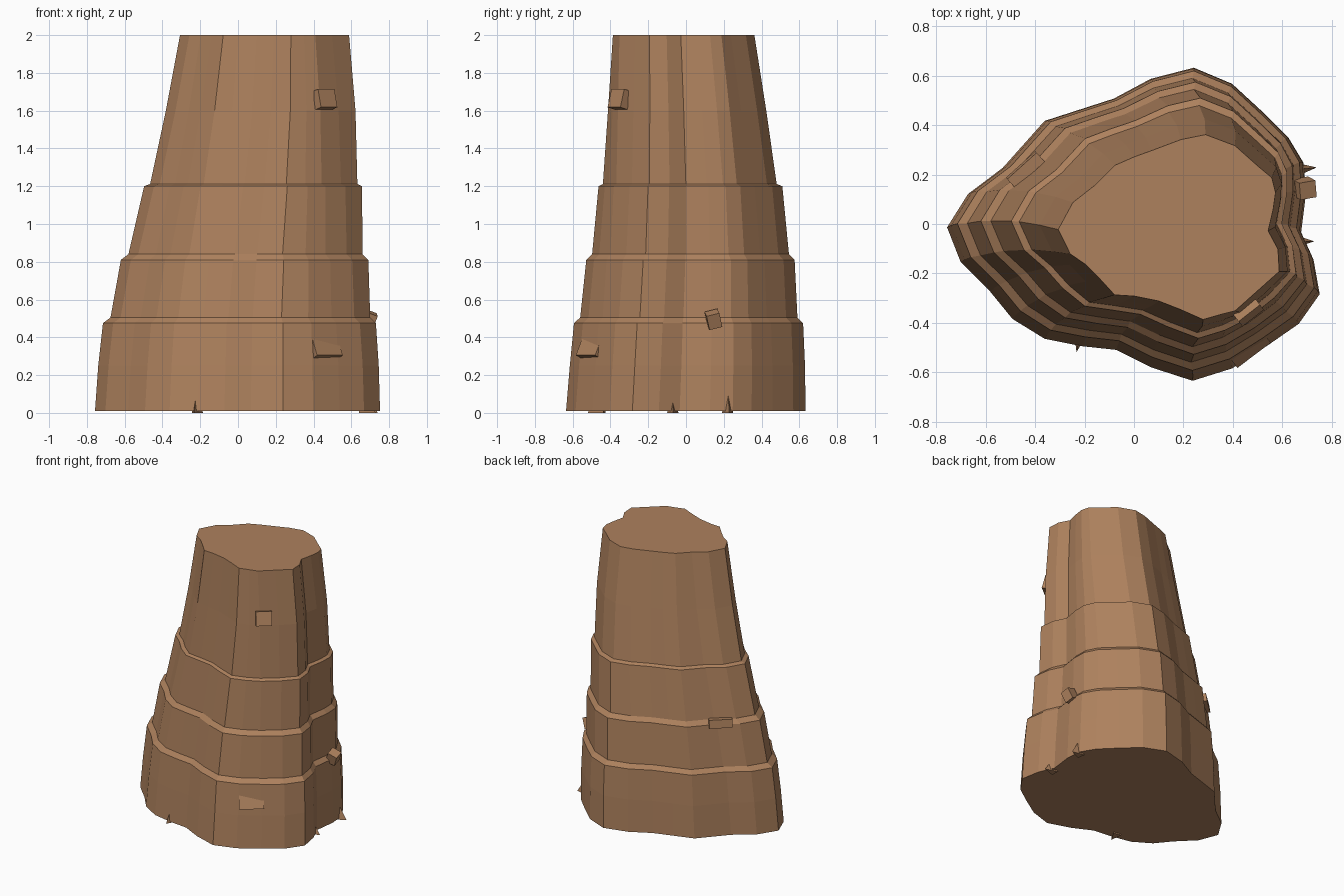
import bpy, bmesh
from mathutils import Vector, Matrix, Euler
from math import radians

if "Cube" in bpy.data.objects:
    bpy.data.objects.remove(bpy.data.objects["Cube"])

mat = bpy.data.materials.new("brown_rock")
mat.diffuse_color = (0.42, 0.22, 0.11, 1)
mat.use_nodes = True
mat.node_tree.nodes["Principled BSDF"].inputs["Base Color"].default_value = mat.diffuse_color

# Matching outlines at the base and at the summit
BASE = [(-.755, -.01), (-.67, .125), (-.53, .23), (-.36, .42), (-.22, .465), (-.08, .51),
        (.07, .59), (.245, .635), (.40, .57), (.52, .46), (.63, .35), (.69, .25), (.70, .13),
        (.68, -.03), (.73, -.14), (.755, -.28), (.67, -.40), (.54, -.49), (.40, -.58),
        (.24, -.63), (.07, -.575), (-.07, -.505), (-.21, -.49), (-.36, -.46), (-.49, -.38),
        (-.58, -.27), (-.70, -.15)]
TOP = [(-.31, -.02), (-.25, .09), (-.16, .16), (-.08, .24), (0, .275), (.07, .30),
       (.19, .345), (.29, .365), (.41, .32), (.50, .24), (.56, .19), (.575, .13), (.565, .06),
       (.545, -.025), (.585, -.10), (.59, -.19), (.50, -.27), (.41, -.35), (.35, -.365),
       (.28, -.385), (.19, -.345), (.10, -.31), (0, -.29), (-.08, -.285), (-.14, -.22),
       (-.20, -.16), (-.26, -.12)]

# Tier heights with outline extents: z, xmin, xmax, ymin, ymax
RINGS = [(.01, -.757, .752, -.635, .633), (.25, -.74, .745, -.615, .63),
         (.475, -.715, .73, -.593, .62), (.505, -.675, .70, -.56, .59),
         (.81, -.62, .69, -.528, .575), (.84, -.58, .66, -.497, .545),
         (1.20, -.497, .656, -.463, .51), (1.212, -.465, .632, -.44, .48),
         (1.6, -.382, .622, -.413, .425), (2.0, -.307, .588, -.387, .362)]


def finish(name, bm):
    bmesh.ops.recalc_face_normals(bm, faces=bm.faces)
    me = bpy.data.meshes.new(name)
    bm.to_mesh(me)
    bm.free()
    me.materials.append(mat)
    ob = bpy.data.objects.new(name, me)
    bpy.context.collection.objects.link(ob)
    return ob


def outline(z, x0, x1, y0, y1):
    t = (-.755 - x0) / (-.755 + .307)
    pts = [Vector(a).lerp(Vector(b), t) for a, b in zip(BASE, TOP)]
    ax, bx = min(p.x for p in pts), max(p.x for p in pts)
    ay, by = min(p.y for p in pts), max(p.y for p in pts)
    return [(x0 + (p.x - ax) / (bx - ax) * (x1 - x0),
             y0 + (p.y - ay) / (by - ay) * (y1 - y0), z) for p in pts]


# Stepped rock pillar lofted through the tiers
bm = bmesh.new()
loops = [[bm.verts.new(co) for co in outline(*r)] for r in RINGS]
n = len(BASE)
for lo, hi in zip(loops, loops[1:]):
    for i in range(n):
        j = (i + 1) % n
        bm.faces.new((lo[i], lo[j], hi[j], hi[i]))
bm.faces.new(loops[0][::-1])
bm.faces.new(loops[-1])
finish("rock_pillar", bm)


# Pointed splinters at the foot: position, outward direction, height
def splinter(name, x, y, dx, dy, h):
    d = Vector((dx, dy, 0)).normalized()
    s = Vector((-d.y, d.x, 0))
    c = Vector((x, y, 0))
    bm = bmesh.new()
    base = [bm.verts.new(c + v) for v in (d * .04, s * .03 - d * .05, -s * .03 - d * .05)]
    tip = bm.verts.new(c - d * .03 + Vector((0, 0, h)))
    bm.faces.new(base)
    for i in range(3):
        bm.faces.new((base[i], base[(i + 1) % 3], tip))
    finish(name, bm)


splinter("front_splinter", -.225, -.48, -.2, -1, .14)
splinter("right_splinter", .69, -.07, 1, 0, .10)
splinter("right_rear_splinter", .70, .225, 1, .1, .12)


# Broken chips set into the walls: position, size, rotation
def chip(name, loc, size, rot):
    bm = bmesh.new()
    bmesh.ops.create_cube(bm, size=1)
    m = (Matrix.Translation(loc) @ Euler([radians(a) for a in rot]).to_matrix().to_4x4()
         @ Matrix.Diagonal((*size, 1)))
    bm.transform(m)
    finish(name, bm)


chip("right_chip", (.69, .145, .495), (.07, .07, .08), (15, 20, 10))
chip("front_lower_chip", (.46, -.497, .34), (.17, .05, .10), (-25, 0, 37))
chip("front_upper_chip", (.46, -.352, 1.66), (.11, .05, .10), (-15, 0, 38))
chip("rear_ledge_chip", (-.44, .22, .82), (.16, .05, .06), (8, 0, 42))
